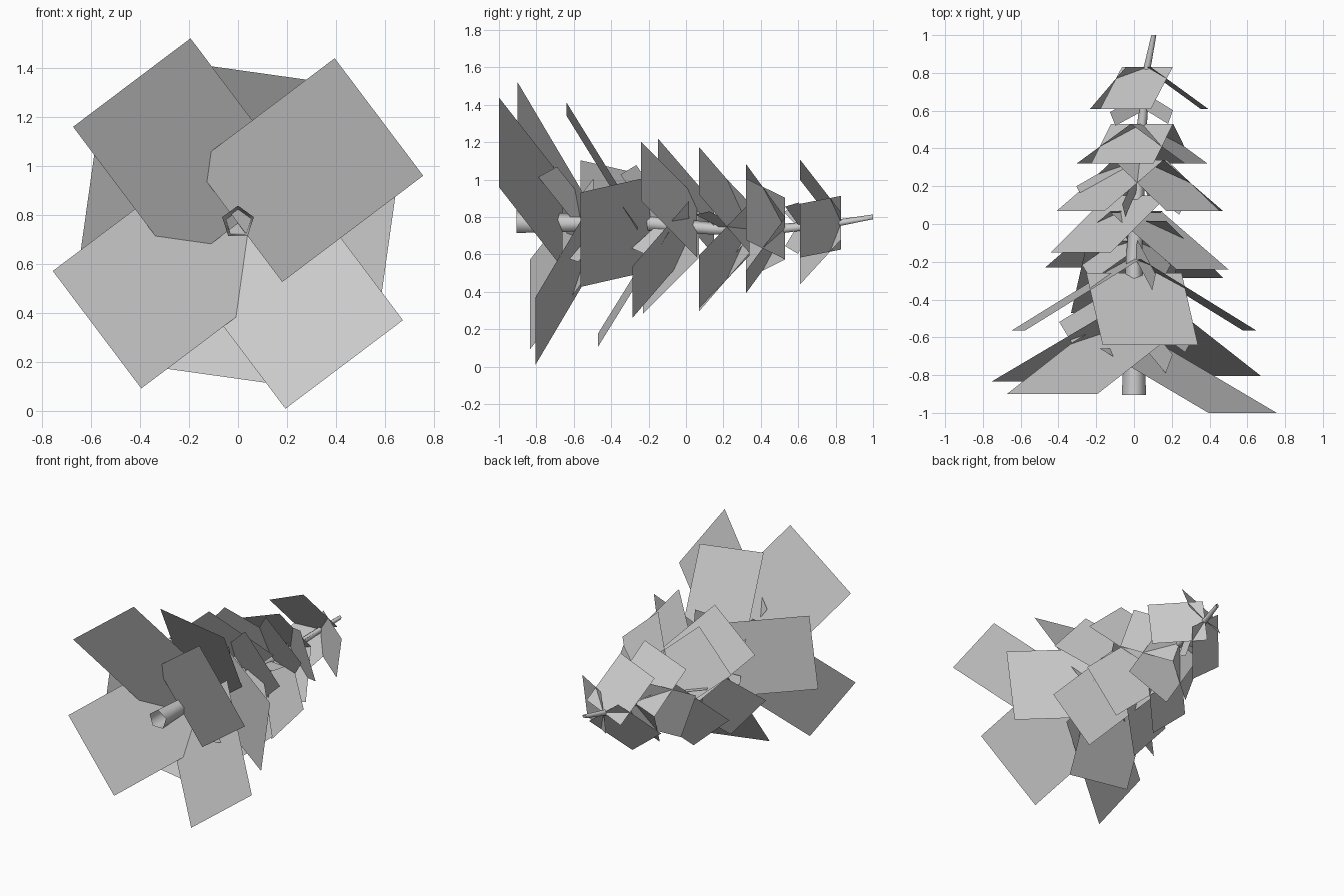
import bpy
from math import sin, cos, radians, pi
from mathutils import Vector

if "Cube" in bpy.data.objects:
    bpy.data.objects.remove(bpy.data.objects["Cube"])

# Trunk centre line: x, y, z, radius
PATH = [(0, -0.905, 0.77, 0.068), (0, -0.58, 0.765, 0.052), (0, -0.18, 0.765, 0.045),
        (0.02, 0.15, 0.735, 0.036), (0.04, 0.5, 0.735, 0.028),
        (0.07, 0.83, 0.77, 0.02), (0.105, 1.0, 0.8, 0.014)]


def centre(y):
    """Point on the trunk centre line at a given y."""
    y = max(PATH[0][1], min(PATH[-1][1], y))
    for a, b in zip(PATH, PATH[1:]):
        if y <= b[1]:
            t = (y - a[1]) / (b[1] - a[1])
            return Vector(a[:3]).lerp(Vector(b[:3]), t)


def make(name, verts, faces):
    mesh = bpy.data.meshes.new(name)
    mesh.from_pydata([tuple(v) for v in verts], [], faces)
    ob = bpy.data.objects.new(name, mesh)
    bpy.context.collection.objects.link(ob)
    return ob


# Trunk: five-sided tapering tube, open at the ends
N = 5
verts, faces = [], []
for x, y, z, r in PATH:
    for k in range(N):
        a = pi / 2 + 2 * pi * k / N
        verts.append((x + r * cos(a), y, z + r * sin(a)))
for i in range(len(PATH) - 1):
    for k in range(N):
        k2 = (k + 1) % N
        faces.append((i * N + k, i * N + k2, (i + 1) * N + k2, (i + 1) * N + k))
trunk = make("trunk", verts, faces)
for p in trunk.data.polygons:
    p.use_smooth = True


def bough(name, angle, tip_y, reach, drop, width):
    """Flat square sheet from the trunk outward, sloping towards the base."""
    a = radians(angle)
    out = Vector((cos(a), 0, sin(a)))
    side = Vector((-sin(a), 0, cos(a))) * width / 2
    root = centre(tip_y + drop)
    tip = root + out * reach
    tip.y = tip_y
    make(name, [root - side, tip - side, tip + side, root + side], [(0, 1, 2, 3)])


def twig(name, angle, tip_y, reach, drop, width):
    """Small sheet standing in the plane through the trunk axis."""
    a = radians(angle)
    out = Vector((cos(a), 0, sin(a)))
    root = centre(tip_y + drop)
    tip = root + out * reach
    tip.y = tip_y
    d = (tip - root).normalized()
    up = (out * -d.y + Vector((0, d.dot(out), 0))) * width
    make(name, [root, tip, tip + up, root + up], [(0, 1, 2, 3)])


# Tiers of boughs: start angle, reach, drop, width, tip y of each bough
TIERS = [
    (37, 0.72, 0.34, 0.60, (-1.0, -0.90, -0.835, -0.805)),
    (82, 0.62, 0.38, 0.51, (-0.64, -0.565, -0.47, -0.565)),
    (41, 0.46, 0.30, 0.42, (-0.24, -0.15, -0.23, -0.285)),
    (48, 0.42, 0.27, 0.38, (0.07, 0.07, 0.07, 0.07)),
    (20, 0.305, 0.21, 0.35, (0.32, 0.32, 0.32, 0.32)),
    (-8, 0.305, 0.22, 0.29, (0.61, 0.61, 0.61)),
]
for t, (start, reach, drop, width, tips) in enumerate(TIERS):
    for k, y in enumerate(tips):
        bough(f"bough_{t + 1}_{k + 1}", start + 360 / len(tips) * k, y, reach, drop, width)

# Twigs between the tiers: angle, tip y, reach, drop, width
TWIGS = [
    (56, -0.79, 0.30, 0.20, 0.12), (175, -0.63, 0.33, 0.20, 0.13),
    (328, -0.68, 0.32, 0.20, 0.12), (70, -0.35, 0.28, 0.18, 0.10),
    (200, -0.30, 0.24, 0.16, 0.10), (320, -0.29, 0.20, 0.14, 0.09),
    (110, 0.04, 0.20, 0.15, 0.08), (170, 0.13, 0.30, 0.17, 0.08),
    (20, 0.05, 0.23, 0.15, 0.09), (290, 0.13, 0.16, 0.13, 0.09),
    (40, 0.53, 0.17, 0.08, 0.08), (150, 0.52, 0.17, 0.08, 0.08),
    (270, 0.53, 0.10, 0.06, 0.08),
]
for i, w in enumerate(TWIGS):
    twig(f"twig_{i + 1}", *w)
